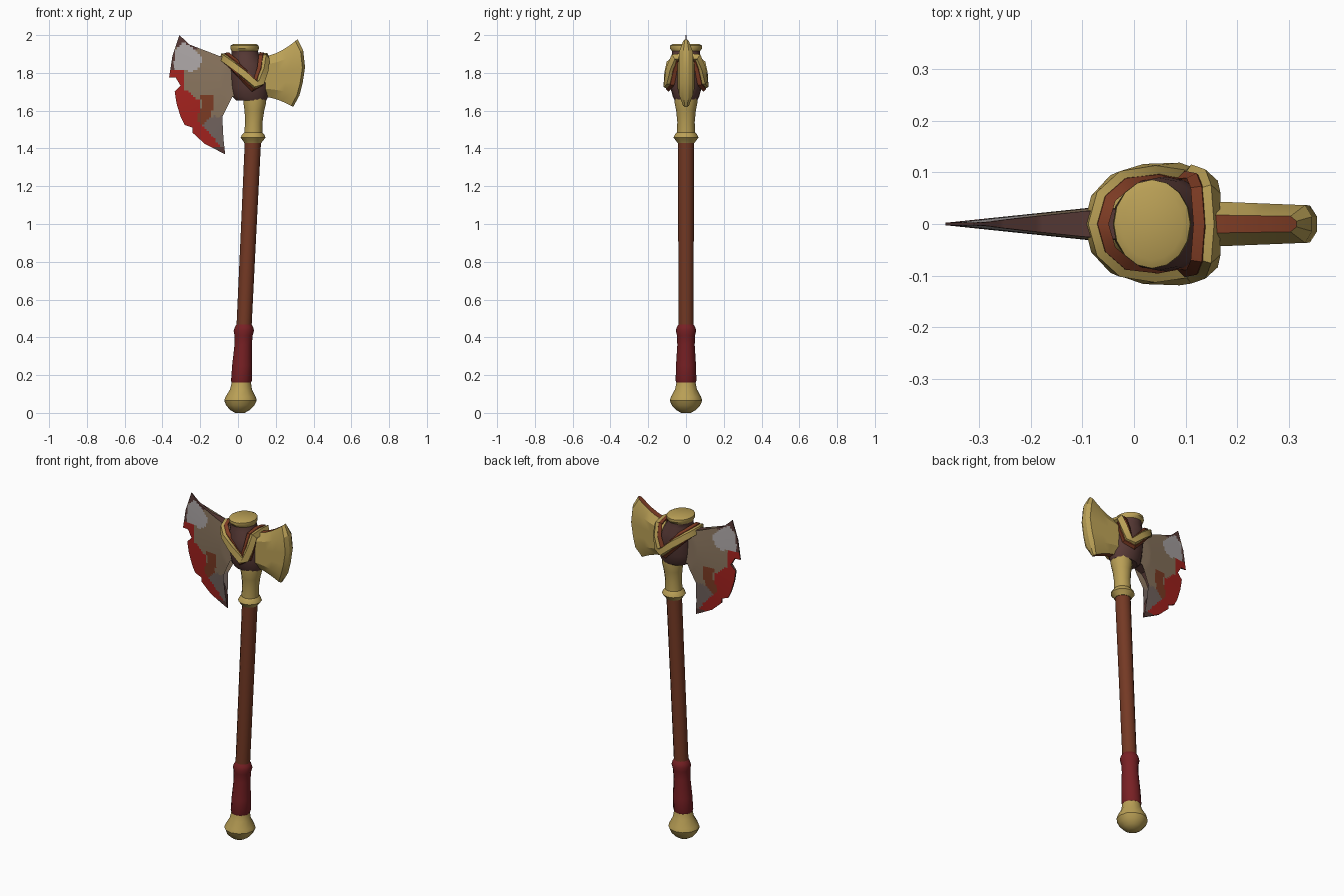
import bpy, bmesh, math
from mathutils import Vector

if "Cube" in bpy.data.objects:
    bpy.data.objects.remove(bpy.data.objects["Cube"])


def material(name, rgb):
    m = bpy.data.materials.new(name)
    lin = [((c / 255 + 0.055) / 1.055) ** 2.4 for c in rgb]
    m.diffuse_color = (*lin, 1)
    m.use_nodes = True
    m.node_tree.nodes["Principled BSDF"].inputs["Base Color"].default_value = m.diffuse_color
    return m


GOLD = material("gold", (186, 160, 86))
WOOD = material("brown wood", (116, 57, 36))
GRIP = material("dark red wrap", (120, 32, 36))
DARK = material("dark umber", (88, 58, 54))
RUST = material("rust", (126, 60, 36))
TAUPE = material("taupe metal", (138, 117, 94))
SILVER = material("silver", (172, 166, 166))
RED = material("red paint", (165, 34, 30))
STEEL = material("dull steel", (116, 101, 96))


def finish(name, bm, mats, angle=35):
    bmesh.ops.recalc_face_normals(bm, faces=bm.faces[:])
    me = bpy.data.meshes.new(name)
    bm.to_mesh(me)
    bm.free()
    for m in mats:
        me.materials.append(m)
    ob = bpy.data.objects.new(name, me)
    bpy.context.collection.objects.link(ob)
    bpy.ops.object.select_all(action='DESELECT')
    ob.select_set(True)
    bpy.context.view_layer.objects.active = ob
    bpy.ops.object.shade_smooth_by_angle(angle=math.radians(angle))
    return ob


def loft(name, rings, mats, sides=12, gold_from=None):
    """Stack elliptical rings given as (z, centre x, rx, ry)."""
    bm = bmesh.new()
    rows = [[bm.verts.new((cx + rx * math.cos(2 * math.pi * i / sides),
                           ry * math.sin(2 * math.pi * i / sides), z))
             for i in range(sides)] for z, cx, rx, ry in rings]
    for k in range(len(rows) - 1):
        for i in range(sides):
            j = (i + 1) % sides
            f = bm.faces.new((rows[k][i], rows[k][j], rows[k + 1][j], rows[k + 1][i]))
            f.material_index = int(gold_from is not None and k >= gold_from)
    bm.faces.new(rows[0])
    bm.faces.new(rows[-1]).material_index = int(gold_from is not None)
    return finish(name, bm, mats)


def turned(name, profile, mat):
    """Round part on the leaning shaft axis, profile as (z, radius)."""
    return loft(name, [(z, 0.01 + 0.048 * z, r, r) for z, r in profile], [mat])


def thicken(bm, half):
    """Turn a flat sheet in y = 0 into a solid; half(x, z) is its half thickness."""
    for v in bm.verts:
        v.tag = False
    res = bmesh.ops.extrude_face_region(bm, geom=bm.faces[:], use_keep_orig=True)
    new = {g for g in res["geom"] if isinstance(g, bmesh.types.BMVert)}
    for v in bm.verts:
        v.co.y = half(v) * (1 if v in new else -1)
    # rim faces are those joining both sheets
    return [f for f in bm.faces if 0 < sum(v in new for v in f.verts) < len(f.verts)]


def inside(x, z, poly):
    hit = False
    for (x1, z1), (x2, z2) in zip(poly, poly[1:] + poly[:1]):
        if (z1 > z) != (z2 > z) and x < (x2 - x1) * (z - z1) / (z2 - z1) + x1:
            hit = not hit
    return hit


# Handle
turned("pommel", [(0, .025), (.015, .052), (.04, .075), (.066, .086), (.085, .08),
                  (.125, .058), (.165, .05)], GOLD)
turned("grip", [(.16, .051), (.17, .055), (.25, .053), (.36, .046), (.41, .048),
                (.435, .054), (.455, .048), (.468, .04)], GRIP)
turned("shaft", [(.44, .04), (.9, .041), (1.45, .043)], WOOD)
turned("collar", [(1.43, .046), (1.44, .052), (1.457, .066), (1.472, .06), (1.485, .048),
                  (1.54, .046), (1.6, .052), (1.64, .06), (1.67, .059)], GOLD)

# Head socket with gold cap
loft("head_socket", [(1.655, .07, .08, .06), (1.675, .065, .096, .07), (1.72, .063, .1, .082),
                     (1.79, .058, .1, .092), (1.85, .047, .09, .09), (1.89, .04, .074, .076),
                     (1.915, .036, .07, .074), (1.93, .035, .076, .086),
                     (1.945, .035, .074, .086), (1.953, .035, .06, .07)],
     [DARK, GOLD], sides=16, gold_from=6)

# V-shaped strap around the socket, with a wider rusty backing
HALF = [(-.078, 0, 1.882), (-.065, .05, 1.872), (-.03, .085, 1.845), (.03, .1, 1.795),
        (.092, .098, 1.735), (.118, .095, 1.75), (.14, .084, 1.82), (.146, .062, 1.88),
        (.146, 0, 1.885)]
LOOP = [Vector(p) for p in HALF + [(x, -y, z) for x, y, z in HALF[-2:0:-1]]]


def strap(name, width, depth, push, mat):
    bm = bmesh.new()
    n, rows = len(LOOP), []
    for i, p in enumerate(LOOP):
        t = (LOOP[(i + 1) % n] - LOOP[i - 1]).normalized()
        out = Vector((p.x - .05, p.y, .03))
        out = (out - t * out.dot(t)).normalized()
        side = t.cross(out)
        c = p + out * push
        rows.append([bm.verts.new(c + side * width / 2 * a + out * depth / 2 * b)
                     for a, b in ((-1, -1), (1, -1), (.75, 1), (-.75, 1))])
    for i in range(n):
        a, b = rows[i], rows[(i + 1) % n]
        for j in range(4):
            k = (j + 1) % 4
            bm.faces.new((a[j], a[k], b[k], b[j]))
    finish(name, bm, [mat])


strap("strap", .046, .03, 0, GOLD)
strap("strap_backing", .066, .02, -.012, RUST)

# Notched main blade
OUTLINE = [(-.31, 2), (-.257, 1.95), (-.183, 1.907), (-.1, 1.89), (0, 1.88), (.03, 1.67),
           (-.03, 1.674), (-.077, 1.658), (-.103, 1.62), (-.119, 1.568), (-.108, 1.515),
           (-.077, 1.451), (-.068, 1.369), (-.177, 1.425), (-.24, 1.483), (-.209, 1.515),
           (-.24, 1.536), (-.283, 1.525), (-.304, 1.568), (-.325, 1.637), (-.335, 1.7),
           (-.304, 1.732), (-.33, 1.775), (-.365, 1.775), (-.347, 1.89)]
SILVER_AREA = [(-.335, 1.92), (-.294, 1.96), (-.246, 1.94), (-.19, 1.885), (-.2, 1.84),
               (-.25, 1.795), (-.28, 1.82), (-.342, 1.81)]
RED_AREA = [(-.38, 1.81), (-.28, 1.82), (-.29, 1.72), (-.2, 1.65), (-.2, 1.53),
            (-.14, 1.47), (-.09, 1.41), (-.18, 1.4), (-.4, 1.5)]
RUST_AREA = [(-.2, 1.69), (-.13, 1.68), (-.125, 1.62), (-.15, 1.56), (-.2, 1.52),
             (-.22, 1.56), (-.19, 1.62)]

bm = bmesh.new()
bm.faces.new([bm.verts.new((x, 0, z)) for x, z in OUTLINE])
bmesh.ops.triangulate(bm, faces=bm.faces[:])
for axis, lo, hi in ((0, -.37, .03), (2, 1.36, 2)):
    no = Vector((axis == 0, 0, axis == 2))
    for i in range(1, int((hi - lo) / .012) + 1):
        bmesh.ops.bisect_plane(bm, geom=bm.verts[:] + bm.edges[:] + bm.faces[:],
                               plane_co=no * (lo + i * .012), plane_no=no, dist=1e-5)
for f in bm.faces:
    c = f.calc_center_median()
    f.material_index = (2 if inside(c.x, c.z, SILVER_AREA) else
                        3 if inside(c.x, c.z, RUST_AREA) else
                        4 if inside(c.x, c.z, RED_AREA) else
                        1 if c.z > 1.93 or c.x < -.33 or c.z < 1.41 else
                        5 if c.z < 1.57 else 0)
rim = thicken(bm, lambda v: min(.031, max(.003, .003 + .104 * (
    .41 - math.hypot(v.co.x - .05, v.co.z - 1.75)))))
for f in rim:
    f.material_index = 1
finish("main_blade", bm, [TAUPE, DARK, SILVER, RUST, RED, STEEL])

# Blunt gold rear blade, flared towards its edge
EDGE = [(.292, 1.62), (.325, 1.68), (.342, 1.745), (.355, 1.83), (.345, 1.92), (.315, 1.978)]
STEPS = [0, .2, .4, .6, .8, .94, 1]
bm = bmesh.new()
info, grid = {}, []
for s in STEPS:
    row = []
    for j, (ex, ez) in enumerate(EDGE):
        iz = 1.675 + .21 * j / 5
        row.append(bm.verts.new((.12 + (ex - .12) * s, 0, iz + (ez - iz) * s ** 1.8)))
    grid.append(row)
for a, b in zip(grid, grid[1:]):
    for j in range(5):
        bm.faces.new((a[j], a[j + 1], b[j + 1], b[j]))


def rear_half(v):
    top = 1.885 + .09 * max(0, (v.co.x - .12) / .2) ** 1.8
    bottom = 1.675 - .055 * max(0, (v.co.x - .12) / .172) ** 1.8
    h = min(max((v.co.z - bottom) / (top - bottom), 0), 1)
    t = .045 - .04 * (v.co.x - .12)
    if any(abs(v.co.x - ex) + abs(v.co.z - ez) < 1e-4 for ex, ez in EDGE):
        t = .014
    return t * (.4 if h < .05 or h > .95 else 1)


rim = thicken(bm, rear_half)
bm.normal_update()
for f in rim:
    f.material_index = int(abs(f.normal.z) > .6)
finish("rear_blade", bm, [GOLD, RUST], angle=25)
